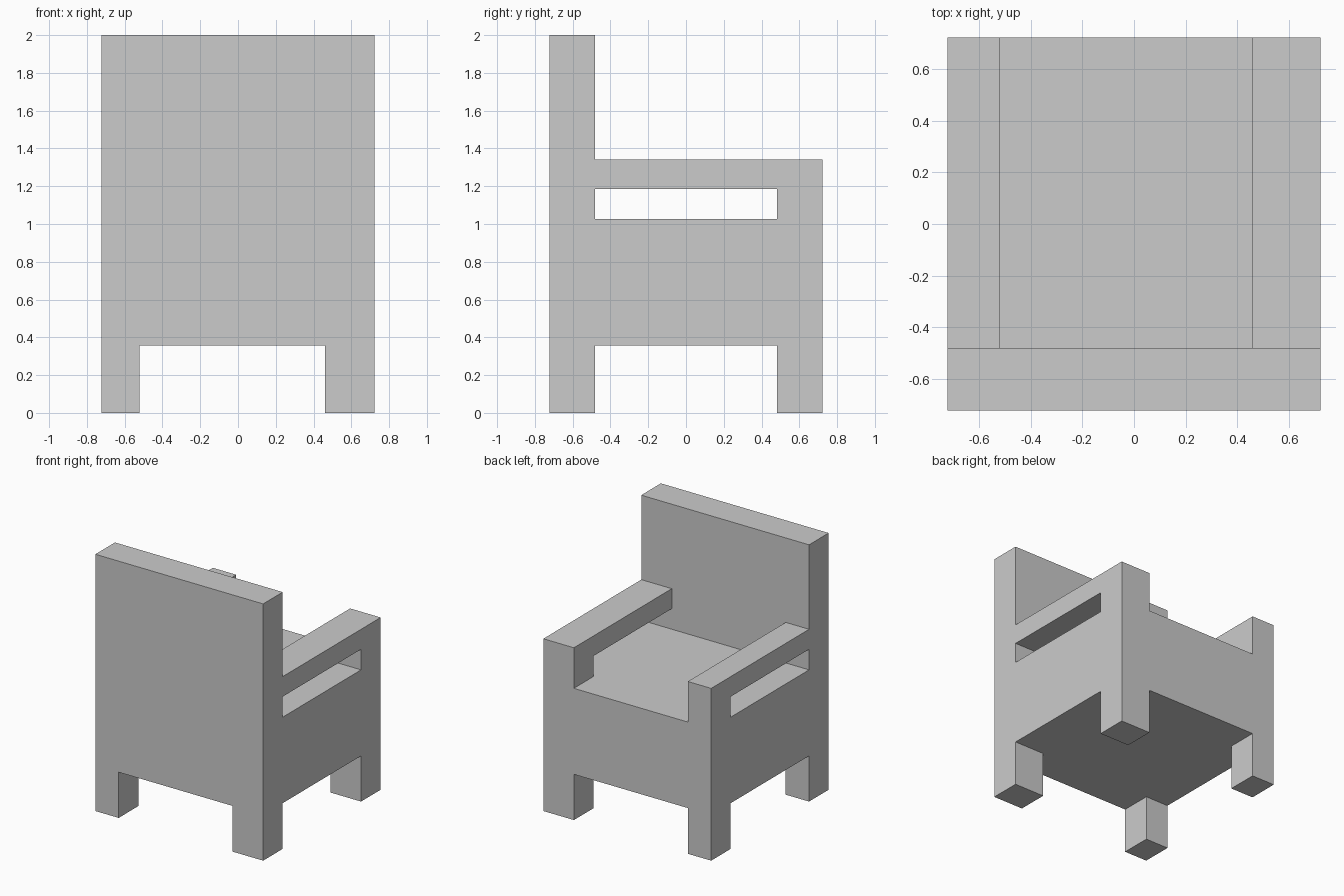
import bpy, bmesh
from mathutils import Vector

if "Cube" in bpy.data.objects:
    bpy.data.objects.remove(bpy.data.objects["Cube"])

# Shared grid lines: leg/arm widths, back and front-post depths, height levels
XS = (-0.723, -0.522, 0.46, 0.723)
YS = (-0.723, -0.482, 0.482, 0.723)
ZS = (0.0, 0.356, 1.026, 1.186, 1.342, 2.0)
GRID = (XS, YS, ZS)
filled = set()


def block(xr, yr, zr):
    """Fill every grid cell between the given line indices."""
    filled.update((i, j, k) for i in range(*xr) for j in range(*yr) for k in range(*zr))


# Seat body and full-width back
block((0, 3), (0, 3), (1, 2))
block((0, 3), (0, 1), (1, 5))

# Each side: back leg, front leg, arm post, arm rest
for side in (0, 2):
    col = (side, side + 1)
    block(col, (0, 1), (0, 1))
    block(col, (2, 3), (0, 1))
    block(col, (2, 3), (2, 4))
    block(col, (1, 3), (3, 4))

# Skin only the exposed cell sides, giving one closed quad mesh
bm = bmesh.new()
verts = {}


def vert(idx):
    if idx not in verts:
        verts[idx] = bm.verts.new(Vector([GRID[a][idx[a]] for a in range(3)]))
    return verts[idx]


for cell in sorted(filled):
    for axis in range(3):
        u, v = (axis + 1) % 3, (axis + 2) % 3
        for step in (0, 1):
            neighbour = list(cell)
            neighbour[axis] += 1 if step else -1
            if tuple(neighbour) in filled:
                continue
            ring = []
            for du, dv in ((0, 0), (1, 0), (1, 1), (0, 1)):
                corner = list(cell)
                corner[axis] += step
                corner[u] += du
                corner[v] += dv
                ring.append(vert(tuple(corner)))
            bm.faces.new(ring if step else ring[::-1])

mesh = bpy.data.meshes.new("armchair")
bm.to_mesh(mesh)
bm.free()
bpy.context.collection.objects.link(bpy.data.objects.new("armchair", mesh))
